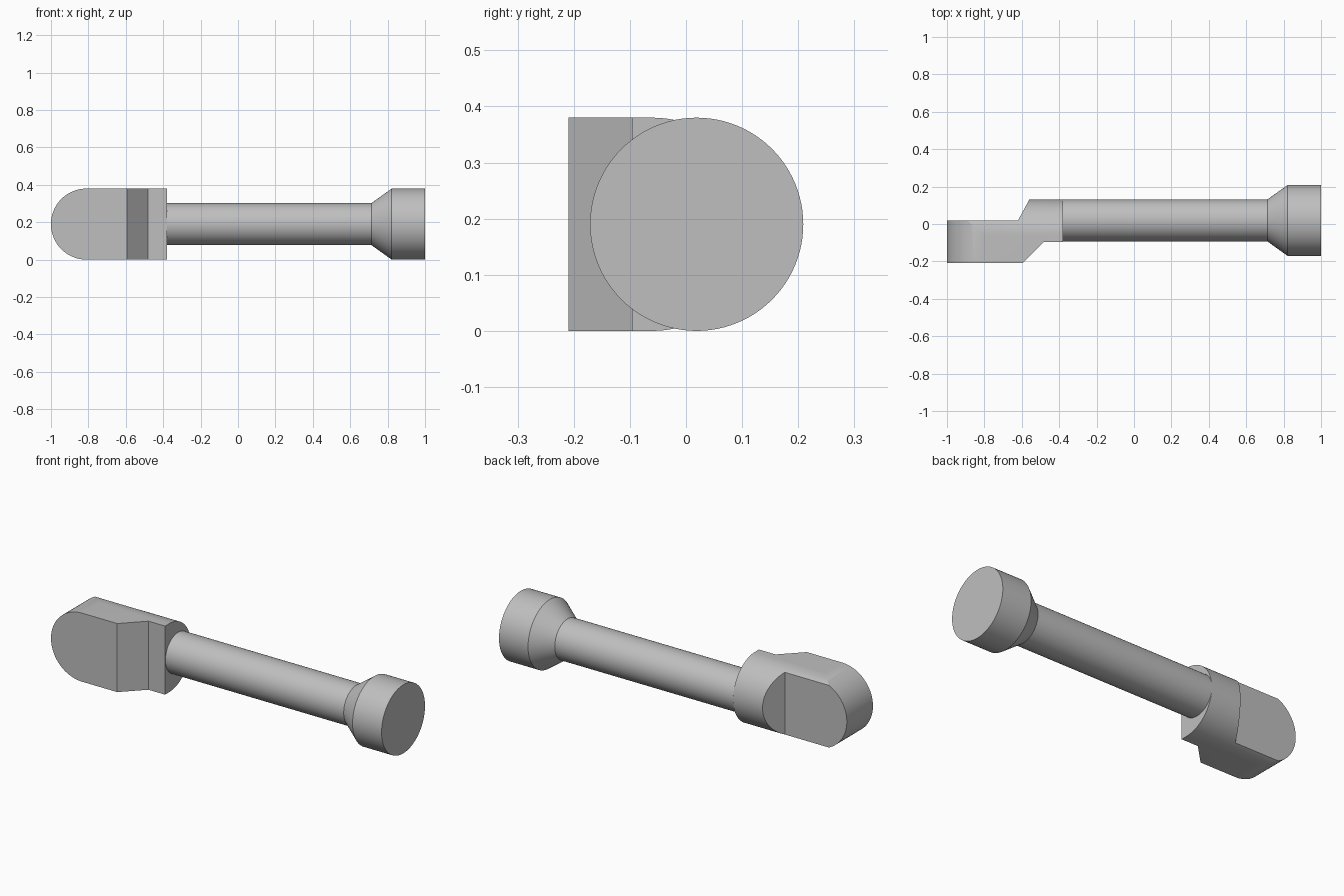
import bpy, bmesh, math
from mathutils import Vector

cube = bpy.data.objects.get("Cube")
if cube:
    bpy.data.objects.remove(cube, do_unlink=True)

R = 0.19          # outer radius of the head and the lug
SHAFT_R = 0.112
AXIS_Y = 0.019    # shaft axis
LUG_Y = -0.06     # centre of the lug's rounded back

steel = bpy.data.materials.new("light grey steel")
steel.use_nodes = True
GREY = (0.52, 0.52, 0.52, 1)
steel.diffuse_color = GREY
steel.node_tree.nodes["Principled BSDF"].inputs["Base Color"].default_value = GREY


def finish(bm, name):
    bmesh.ops.recalc_face_normals(bm, faces=bm.faces)
    mesh = bpy.data.meshes.new(name)
    bm.to_mesh(mesh)
    bm.free()
    mesh.materials.append(steel)
    obj = bpy.data.objects.new(name, mesh)
    bpy.context.collection.objects.link(obj)
    return obj


def activate(obj):
    bpy.ops.object.select_all(action='DESELECT')
    obj.select_set(True)
    bpy.context.view_layer.objects.active = obj


def prism(name, points, along):
    """Extrude a closed outline of 3D points along a vector."""
    bm = bmesh.new()
    face = bm.faces.new([bm.verts.new(p) for p in points])
    new = bmesh.ops.extrude_face_region(bm, geom=[face])["geom"]
    verts = [v for v in new if isinstance(v, bmesh.types.BMVert)]
    bmesh.ops.translate(bm, verts=verts, vec=along)
    return finish(bm, name)


def half_round(centre, side, far, steps=48):
    """Outline with a semicircle at one end and a square end at far."""
    arc = [math.pi * (i / steps - 0.5) for i in range(steps + 1)]
    pts = [(centre + side * R * math.cos(a), R + R * math.sin(a)) for a in arc]
    return pts + [(far, 2 * R), (far, 0)]


def smooth(obj):
    activate(obj)
    bpy.ops.object.shade_smooth_by_angle(angle=math.radians(20))


# Shaft with flared head, turned about its axis
profile = [(-0.38, 0), (-0.38, SHAFT_R), (0.713, SHAFT_R), (0.822, R), (1, R), (1, 0)]
bm = bmesh.new()
verts = [bm.verts.new((x, AXIS_Y, R + r)) for x, r in profile]
edges = [bm.edges.new(pair) for pair in zip(verts, verts[1:])]
bmesh.ops.spin(bm, geom=verts + edges, cent=(0, AXIS_Y, R), axis=(1, 0, 0),
               angle=math.tau, steps=96, use_duplicate=False)
bmesh.ops.remove_doubles(bm, verts=bm.verts, dist=0.0001)
smooth(finish(bm, "shaft_and_head"))

# Offset lug: plan outline trimmed by a rounded back and a rounded end
plan = [(-1.1, -0.209), (-0.594, -0.209), (-0.482, -0.096), (-0.38, -0.096),
        (-0.38, 0.2), (-0.522, 0.2), (-0.62, 0.02), (-1.1, 0.02)]
lug = prism("offset_lug", [(x, y, -0.1) for x, y in plan], Vector((0, 0, 0.6)))
back = prism("rounded_back_cutter",
             [(-1.3, y, z) for y, z in half_round(LUG_Y, 1, -0.4)], Vector((1.5, 0, 0)))
end = prism("rounded_end_cutter",
            [(x, -0.5, z) for x, z in half_round(R - 1, -1, 0)], Vector((0, 1, 0)))
for cutter in (back, end):
    cutter.hide_render = True
    mod = lug.modifiers.new("trim", 'BOOLEAN')
    mod.operation = 'INTERSECT'
    mod.solver = 'EXACT'
    mod.object = cutter
    activate(lug)
    bpy.ops.object.modifier_apply(modifier=mod.name)
    bpy.data.objects.remove(cutter, do_unlink=True)
smooth(lug)
